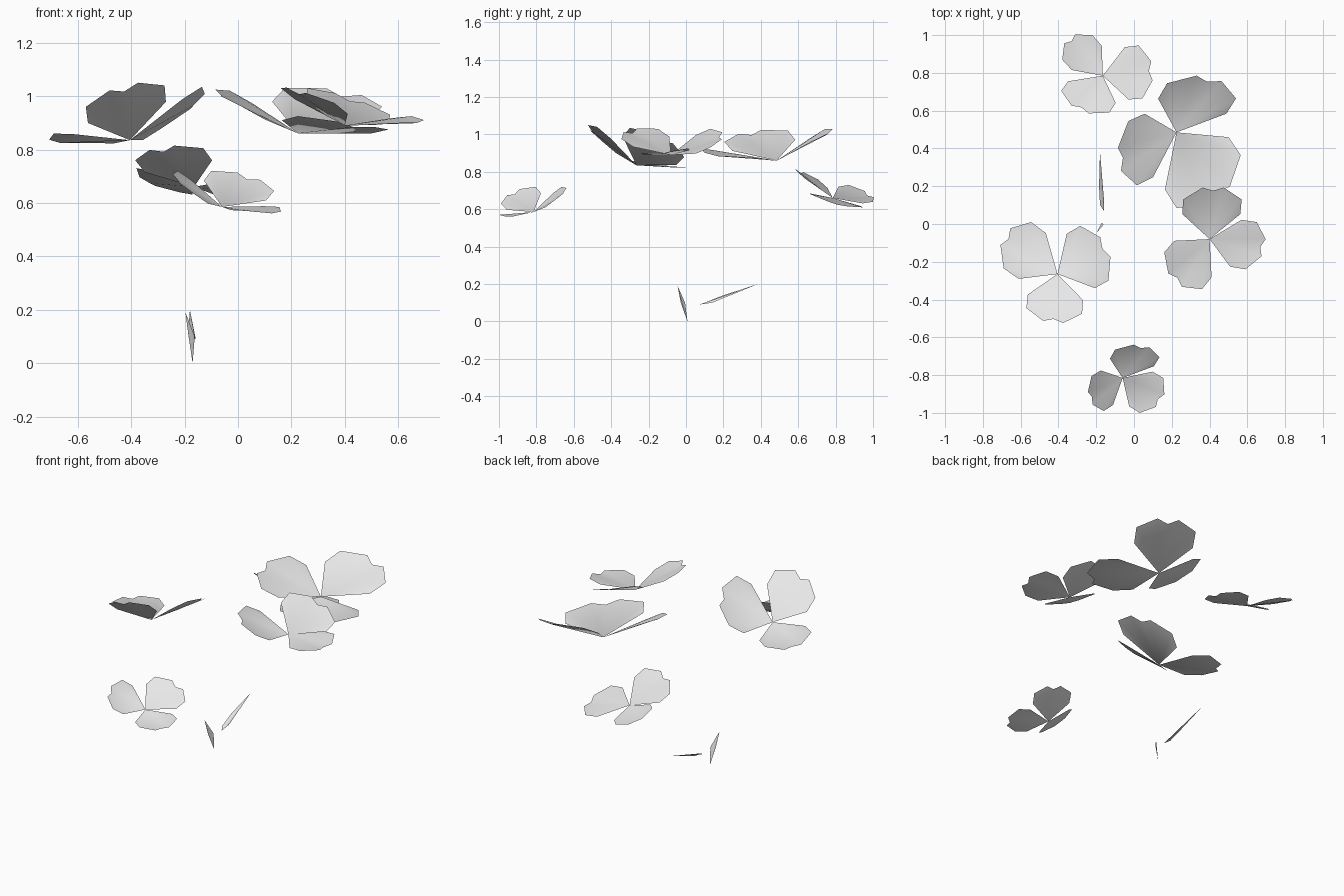
import bpy
import bmesh
from mathutils import Vector

cube = bpy.data.objects.get("Cube")
if cube:
    bpy.data.objects.remove(cube, do_unlink=True)

# one pale material for everything
pale = bpy.data.materials.new("pale_grey")
pale.use_nodes = True
pale.diffuse_color = (0.8, 0.8, 0.8, 1)
pale.node_tree.nodes["Principled BSDF"].inputs["Base Color"].default_value = pale.diffuse_color

# notched leaflet outline: weights of its two outer shoulders, and how far
# the middle sags; the second half mirrors the first
HALF = [(.81, -.18, 0), (1, 0, 0), (.83, .47, .05)]
OUTLINE = HALF + [(.61, .61, .07)] + [(b, a, sag) for a, b, sag in reversed(HALF)]


def make_object(name, base, rims):
    """Fan every rim around one shared base point, with faces turned upward."""
    bm = bmesh.new()
    root = bm.verts.new(base)
    for rim in rims:
        verts = [bm.verts.new(p) for p in rim]
        for a, b in zip(verts, verts[1:]):
            face = bm.faces.new((root, a, b))
            face.smooth = True
            face.normal_update()
            if face.normal.z < 0:
                face.normal_flip()
    mesh = bpy.data.meshes.new(name)
    bm.to_mesh(mesh)
    bm.free()
    mesh.materials.append(pale)
    obj = bpy.data.objects.new(name, mesh)
    bpy.context.collection.objects.link(obj)


def clover(name, base, *leaflets):
    """Three leaflets around a base, each set by its two shoulder offsets."""
    base = Vector(base)
    rims = []
    for first, second in leaflets:
        first, second = Vector(first), Vector(second)
        down = Vector((0, 0, -first.length))
        rims.append([base + first * a + second * b + down * sag for a, b, sag in OUTLINE])
    make_object(name, base, rims)


# clover leaves
clover("back_clover_leaf", (-.165, .785, .66),
       ((-.215, .085, .07), (-.055, .215, -.02)),
       ((.19, .16, -.05), (.21, -.12, .02)),
       ((-.22, -.08, .1), (.035, -.195, .145)))
clover("large_clover_leaf", (.225, .485, .86),
       ((.315, .18, .1), (-.05, .26, .17)),
       ((-.255, .06, .16), (-.21, -.28, .1)),
       ((.34, -.12, .015), (0, -.4, .065)))
clover("left_clover_leaf", (.4, -.08, .89),
       ((.17, .21, .04), (-.14, .21, .14)),
       ((-.24, -.07, .14), (-.04, -.265, .085)),
       ((.25, .09, .035), (.19, -.16, .01)))
clover("right_clover_leaf", (-.405, -.265, .835),
       ((-.285, .03, .025), (-.14, .275, -.01)),
       ((.12, .255, .045), (.27, -.035, .2)),
       ((-.165, -.18, .125), (.13, -.21, .205)))
clover("front_clover_leaf", (-.06, -.815, .585),
       ((.195, .11, .06), (-.04, .15, .135)),
       ((-.165, .01, .135), (-.1, -.175, .045)),
       ((.215, 0, 0), (.09, -.185, -.015)))

# slender blades near the ground
make_object("lying_blade", (-.18, .385, .2),
            [[(-.185, .2, .14), (-.18, .1, .1), (-.16, .07, .09), (-.16, .14, .1)]])
make_object("upright_blade", (-.17, .008, 0),
            [[(-.162, -.005, .1), (-.197, -.045, .19), (-.185, -.028, .1)]])
